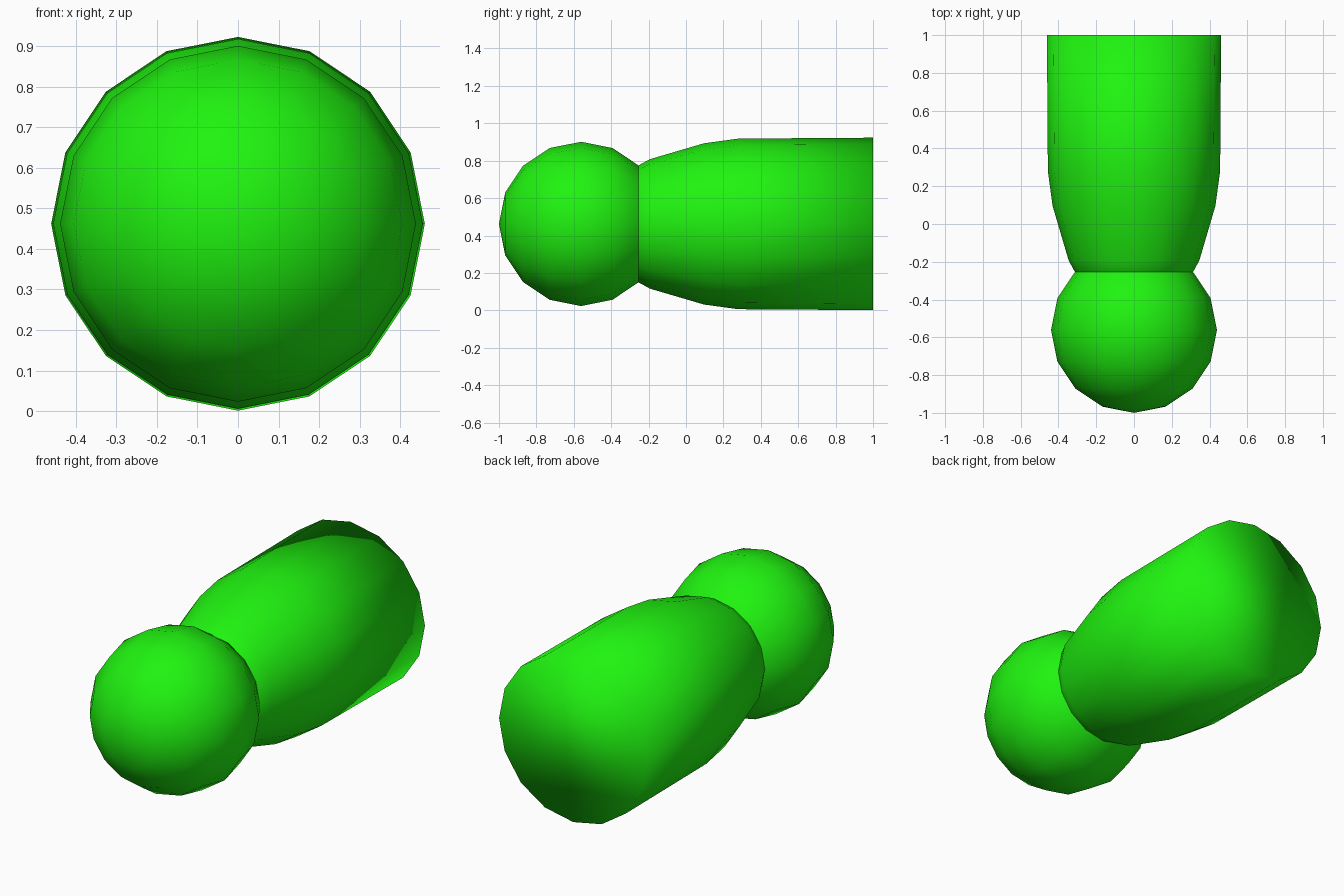
import bpy, bmesh, math
from mathutils import Matrix

if "Cube" in bpy.data.objects:
    bpy.data.objects.remove(bpy.data.objects["Cube"])

SIDES = 16
AXIS_Z = 0.462

green = bpy.data.materials.new("green")
green.diffuse_color = (0.014, 0.9, 0.005, 1)
green.use_nodes = True
green.node_tree.nodes["Principled BSDF"].inputs["Base Color"].default_value = green.diffuse_color


def finish(bm, name):
    bmesh.ops.recalc_face_normals(bm, faces=bm.faces)
    for f in bm.faces:
        f.smooth = True
    mesh = bpy.data.meshes.new(name)
    bm.to_mesh(mesh)
    bm.free()
    mesh.materials.append(green)
    obj = bpy.data.objects.new(name, mesh)
    bpy.context.collection.objects.link(obj)
    return obj


# Head: low-poly ball with its poles along y
bm = bmesh.new()
place = Matrix.Translation((0, -0.561, AXIS_Z)) @ Matrix.Rotation(math.pi / 2, 4, 'X')
bmesh.ops.create_uvsphere(bm, u_segments=SIDES, v_segments=8, radius=0.439, matrix=place)
finish(bm, "head")

# Body: tapered barrel turned around y, front end tucked inside the head, flat back
profile = [(-0.37, 0.21), (-0.255, 0.312), (-0.193, 0.346),
           (0.096, 0.431), (0.28, 0.456), (1.0, 0.461)]
bm = bmesh.new()
rings = []
for y, r in profile:
    rings.append([bm.verts.new((r * math.cos(math.tau * i / SIDES), y,
                                AXIS_Z + r * math.sin(math.tau * i / SIDES)))
                  for i in range(SIDES)])
for a, b in zip(rings, rings[1:]):
    for i in range(SIDES):
        j = (i + 1) % SIDES
        bm.faces.new((a[i], a[j], b[j], b[i]))
bm.faces.new(rings[0])
bm.faces.new(rings[-1])
finish(bm, "body")
